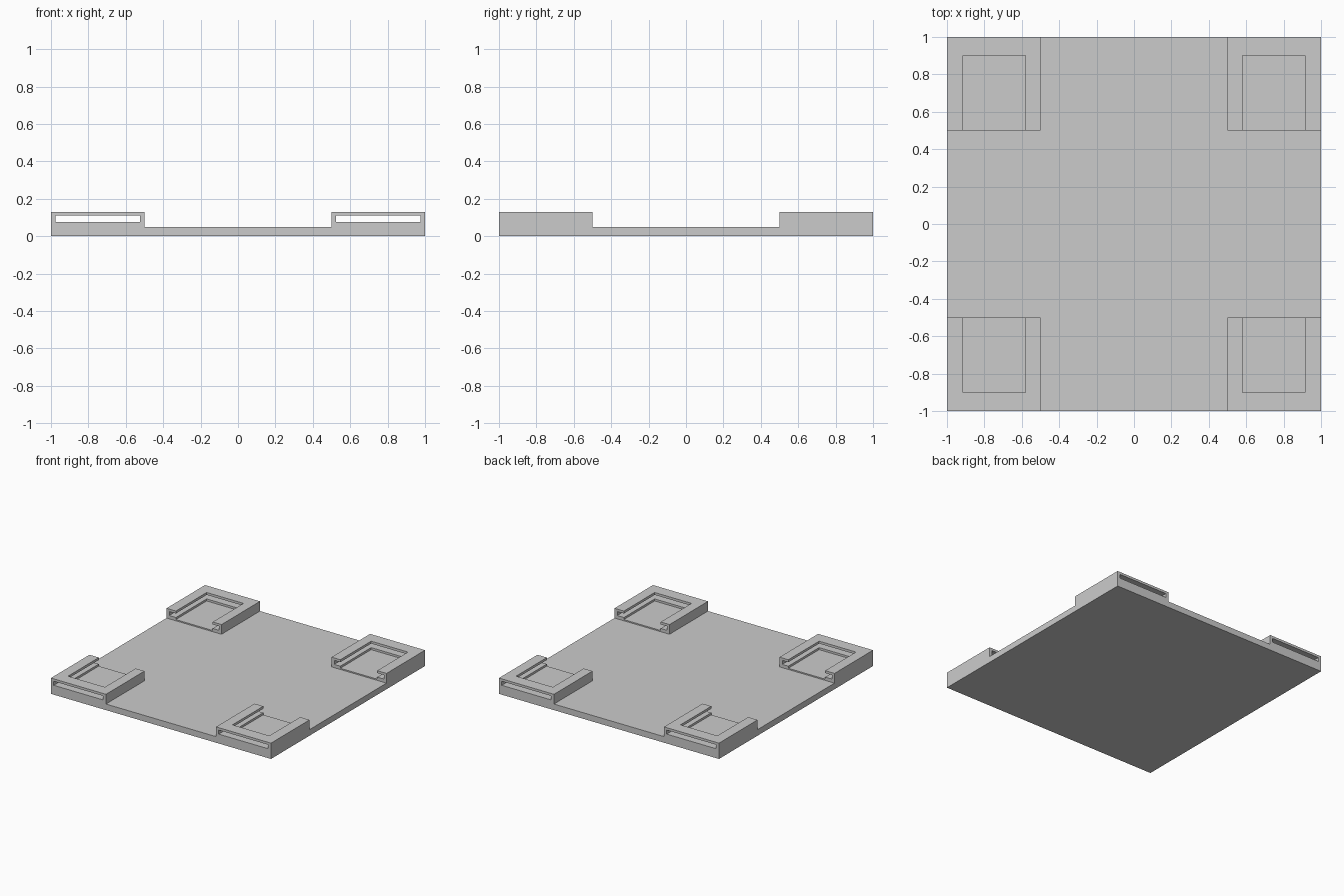
import bpy
import bmesh
from mathutils import Vector

default = bpy.data.objects.get("Cube")
if default:
    bpy.data.objects.remove(default, do_unlink=True)

grey = bpy.data.materials.new("light grey")
grey.use_nodes = True
colour = (0.6, 0.6, 0.6, 1)
grey.diffuse_color = colour
grey.node_tree.nodes["Principled BSDF"].inputs["Base Color"].default_value = colour


def box(name, low, high, corners=False):
    """Box between two points; optionally repeated at all four corners."""
    low, high = Vector(low), Vector(high)
    bm = bmesh.new()
    bmesh.ops.create_cube(bm, size=1)
    for v in bm.verts:
        v.co = (low + high) / 2 + v.co * (high - low)
    mesh = bpy.data.meshes.new(name)
    bm.to_mesh(mesh)
    bm.free()
    mesh.materials.append(grey)
    obj = bpy.data.objects.new(name, mesh)
    bpy.context.scene.collection.objects.link(obj)
    if corners:
        mirror = obj.modifiers.new("four corners", "MIRROR")
        mirror.use_axis = (True, True, False)
        mirror.use_mirror_merge = False
    return obj


def combine(target, other, operation):
    """Apply a boolean and remove the helper."""
    mod = target.modifiers.new(operation, "BOOLEAN")
    mod.operation = operation
    mod.solver = "EXACT"
    mod.object = other
    other.hide_render = True
    bpy.context.view_layer.objects.active = target
    bpy.ops.object.modifier_apply(modifier=mod.name)
    bpy.data.objects.remove(other, do_unlink=True)


# Thin square plate
plate = box("base_plate", (-1, -1, 0), (1, 1, 0.05))

# Raised holder at each corner
combine(plate, box("corner_holder", (0.5, 0.5, 0), (1, 1, 0.13), True), "UNION")

# Flat slot running through each holder from front to back
combine(plate, box("slot_cutter", (0.525, 0.4, 0.077), (0.975, 1.1, 0.11), True), "DIFFERENCE")

# Window in each holder's top, open toward the plate's middle
combine(plate, box("window_cutter", (0.58, 0.4, 0.06), (0.915, 0.9, 0.2), True), "DIFFERENCE")

# Merge coplanar faces left by the cuts
bm = bmesh.new()
bm.from_mesh(plate.data)
bmesh.ops.remove_doubles(bm, verts=bm.verts, dist=0.0001)
bmesh.ops.dissolve_limit(bm, angle_limit=0.01, verts=bm.verts, edges=bm.edges)
bm.to_mesh(plate.data)
bm.free()
